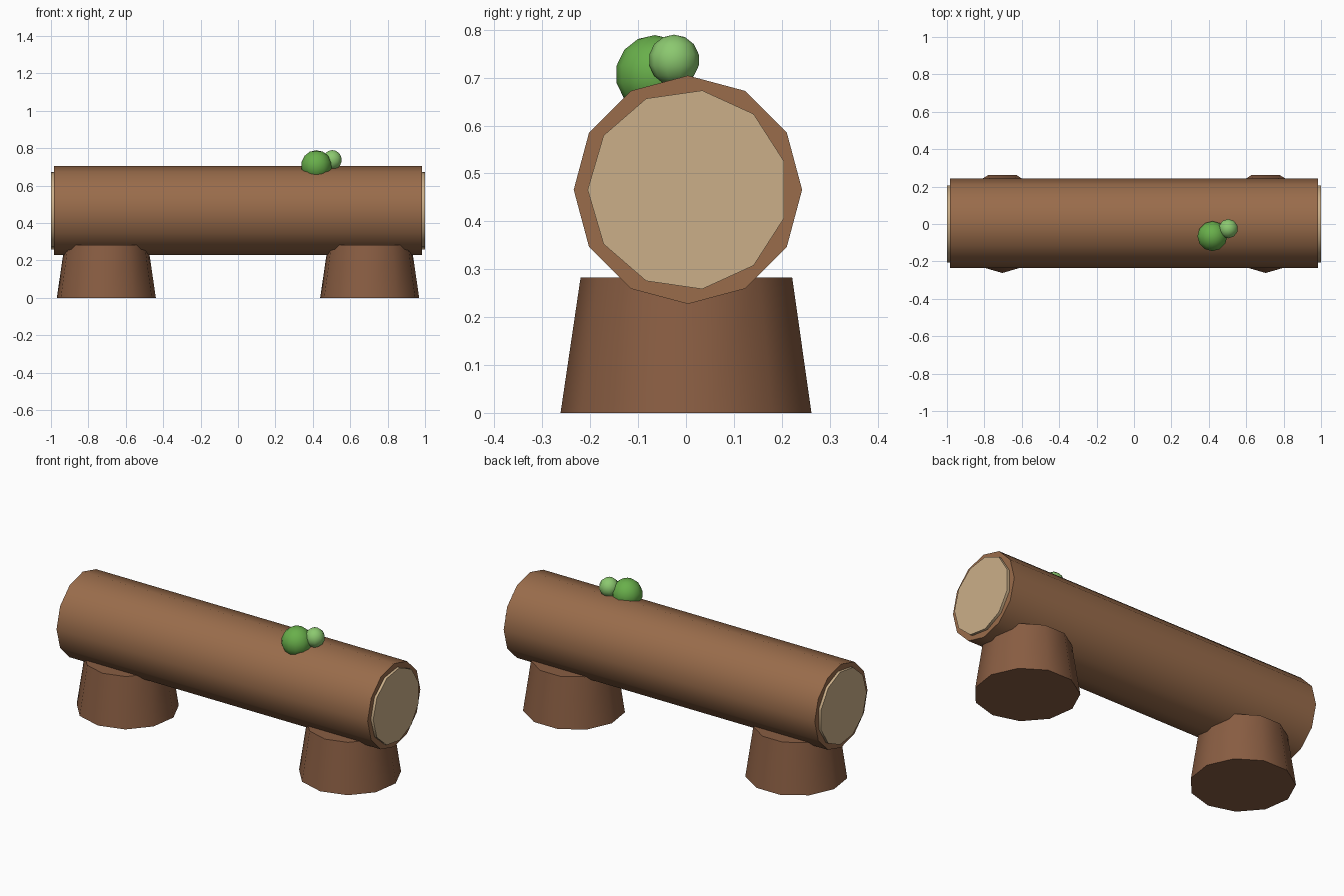
import bpy, bmesh
from math import sin, cos, pi, radians

if "Cube" in bpy.data.objects:
    bpy.data.objects.remove(bpy.data.objects["Cube"])


def material(name, rgb):
    m = bpy.data.materials.new(name)
    m.diffuse_color = (*rgb, 1)
    m.use_nodes = True
    m.node_tree.nodes["Principled BSDF"].inputs["Base Color"].default_value = m.diffuse_color
    return m


BARK = material("bark", (0.32, 0.15, 0.07))
LEG = material("leg_bark", (0.25, 0.11, 0.055))
CUT = material("cut_wood", (0.60, 0.43, 0.25))
MOSS = material("moss", (0.14, 0.43, 0.07))
MOSS_LIGHT = material("light_moss", (0.26, 0.58, 0.16))


def finish(bm, name, mat, angle):
    bmesh.ops.recalc_face_normals(bm, faces=bm.faces[:])
    mesh = bpy.data.meshes.new(name)
    bm.to_mesh(mesh)
    bm.free()
    mesh.materials.append(mat)
    ob = bpy.data.objects.new(name, mesh)
    bpy.context.collection.objects.link(ob)
    bpy.ops.object.select_all(action='DESELECT')
    ob.select_set(True)
    bpy.context.view_layer.objects.active = ob
    bpy.ops.object.shade_smooth_by_angle(angle=radians(angle))
    return ob


def frustum(name, mat, sides, r0, r1, place, h0, h1):
    """Closed cylinder or cone section; first corner points to -y."""
    bm = bmesh.new()
    rings = []
    for r, h in ((r0, h0), (r1, h1)):
        rings.append([bm.verts.new(place(-r * cos(2 * pi * i / sides),
                                         r * sin(2 * pi * i / sides), h))
                      for i in range(sides)])
    a, b = rings
    for i in range(sides):
        j = (i + 1) % sides
        bm.faces.new((a[i], a[j], b[j], b[i]))
    bm.faces.new(a)
    bm.faces.new(b)
    return finish(bm, name, mat, 40)


def ball(name, mat, centre, r, segments, rings):
    bm = bmesh.new()
    bmesh.ops.create_uvsphere(bm, u_segments=segments, v_segments=rings, radius=r)
    bmesh.ops.translate(bm, verts=bm.verts[:], vec=centre)
    return finish(bm, name, mat, 60)


# Horizontal log seat with pale cut ends standing slightly proud
CY, CZ = 0.004, 0.466


def along_x(y, z, h):
    return (h, CY + y, CZ + z)


frustum("log_seat", BARK, 12, 0.2385, 0.2385, along_x, -0.985, 0.985)
for side, s in (("left", -1), ("right", 1)):
    frustum(side + "_cut_end", CUT, 11, 0.2095, 0.2095, along_x, s * 0.96, s * 1.0)

# Tapered stump legs
for side, s in (("left", -1), ("right", 1)):
    frustum(side + "_stump_leg", LEG, 11, 0.2674, 0.2255,
            lambda y, x, h, s=s: (s * 0.704 + x, 0.0054 + y, h), 0, 0.283)

# Moss clumps on top
ball("large_moss_clump", MOSS, (0.419, -0.065, 0.707), 0.082, 12, 7)
ball("small_moss_clump", MOSS_LIGHT, (0.504, -0.025, 0.737), 0.053, 10, 7)
